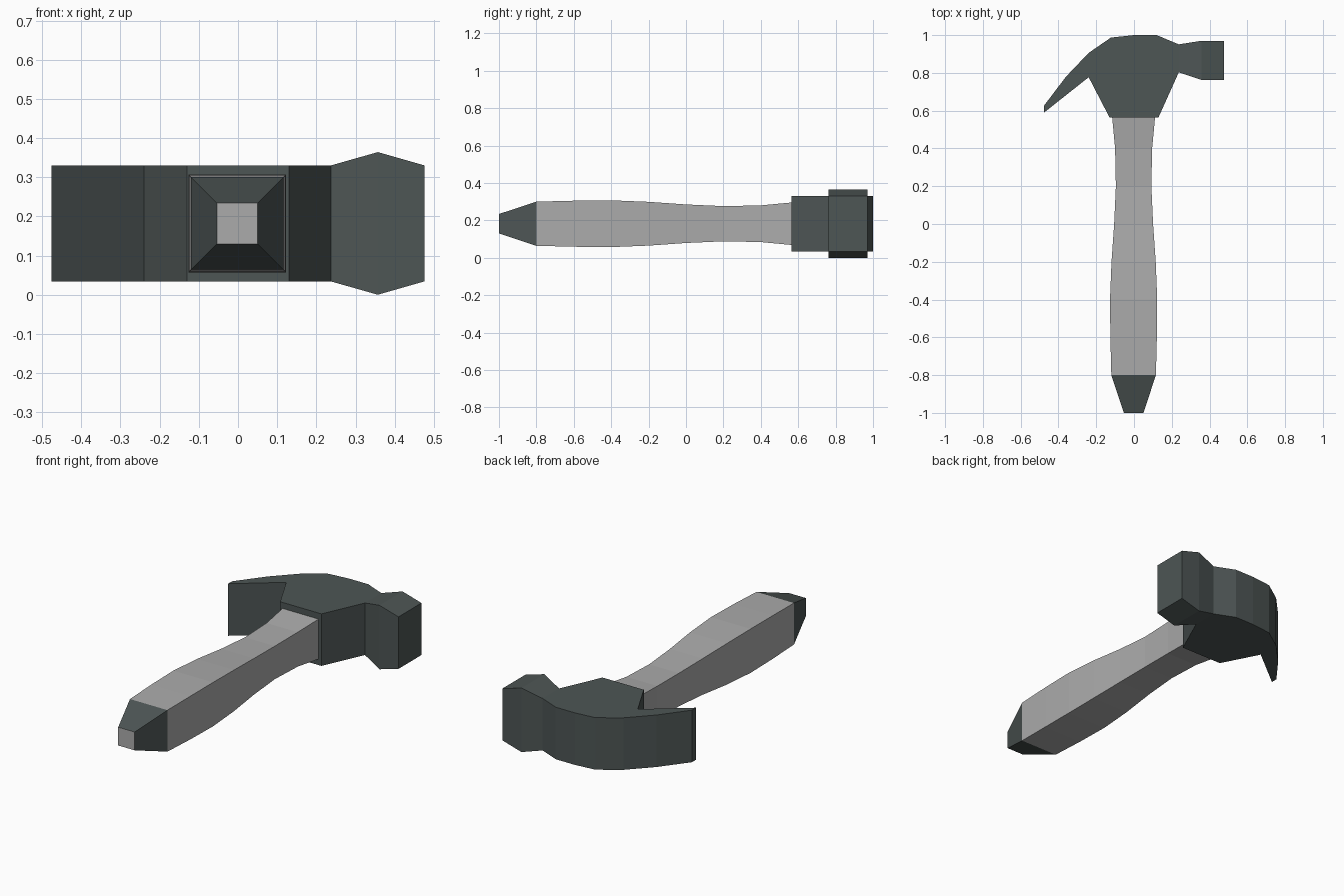
import bpy
import bmesh

cube = bpy.data.objects.get("Cube")
if cube:
    bpy.data.objects.remove(cube)

MID = 0.182  # height of the hammer's centre line


def material(name, rgb):
    mat = bpy.data.materials.new(name)
    mat.use_nodes = True
    mat.diffuse_color = (*rgb, 1)
    mat.node_tree.nodes["Principled BSDF"].inputs["Base Color"].default_value = (*rgb, 1)
    return mat


STEEL = material("dark steel", (0.075, 0.092, 0.090))
GREY = material("light grey", (0.41, 0.41, 0.41))


def finish(bm, name, *mats):
    bmesh.ops.recalc_face_normals(bm, faces=bm.faces)
    mesh = bpy.data.meshes.new(name)
    bm.to_mesh(mesh)
    bm.free()
    for mat in mats:
        mesh.materials.append(mat)
    obj = bpy.data.objects.new(name, mesh)
    bpy.context.collection.objects.link(obj)
    return obj


def loft(bm, rings):
    """Join a row of four-cornered rings and cap both ends."""
    rings = [[bm.verts.new(p) for p in ring] for ring in rings]
    for a, b in zip(rings, rings[1:]):
        for i in range(4):
            j = (i + 1) % 4
            bm.faces.new((a[i], a[j], b[j], b[i]))
    bm.faces.new(rings[0])
    bm.faces.new(rings[-1])


# Square handle with a swelling grip and a tapered steel butt
stations = [(-1, 0.052), (-0.8, 0.118), (-0.6, 0.123), (-0.4, 0.125), (-0.2, 0.117),
            (0, 0.103), (0.2, 0.094), (0.4, 0.098), (0.58, 0.115)]
corners = [(-1, -1), (1, -1), (1, 1), (-1, 1)]
bm = bmesh.new()
loft(bm, [[(sx * h - 0.002, y, MID + sz * h) for sx, sz in corners] for y, h in stations])
for face in bm.faces:
    y = face.calc_center_median().y
    face.material_index = 1 if -0.99 < y < -0.8 else 0
finish(bm, "handle", GREY, STEEL)

# Head and claw: one outline raised to a flat block
outline = [(-0.13, 0.565), (0.13, 0.565), (0.237, 0.803), (0.237, 0.951), (0.12, 1), (0, 1),
           (-0.122, 0.987), (-0.24, 0.906), (-0.36, 0.78), (-0.476, 0.627),
           (-0.476, 0.59), (-0.24, 0.777)]
HALF = 0.148
bm = bmesh.new()
base = bm.faces.new([bm.verts.new((x, y, MID - HALF)) for x, y in outline])
raised = bmesh.ops.extrude_face_region(bm, geom=[base])["geom"]
bmesh.ops.translate(bm, vec=(0, 0, 2 * HALF),
                    verts=[v for v in raised if isinstance(v, bmesh.types.BMVert)])
finish(bm, "head_and_claw", STEEL)

# Striking poll, ridged above and below
poll = [(0.237, 0.803, 0.951, HALF), (0.357, 0.763, 0.97, MID), (0.476, 0.763, 0.97, HALF)]
bm = bmesh.new()
loft(bm, [[(x, y0, MID - h), (x, y1, MID - h), (x, y1, MID + h), (x, y0, MID + h)]
          for x, y0, y1, h in poll])
finish(bm, "striking_poll", STEEL)
